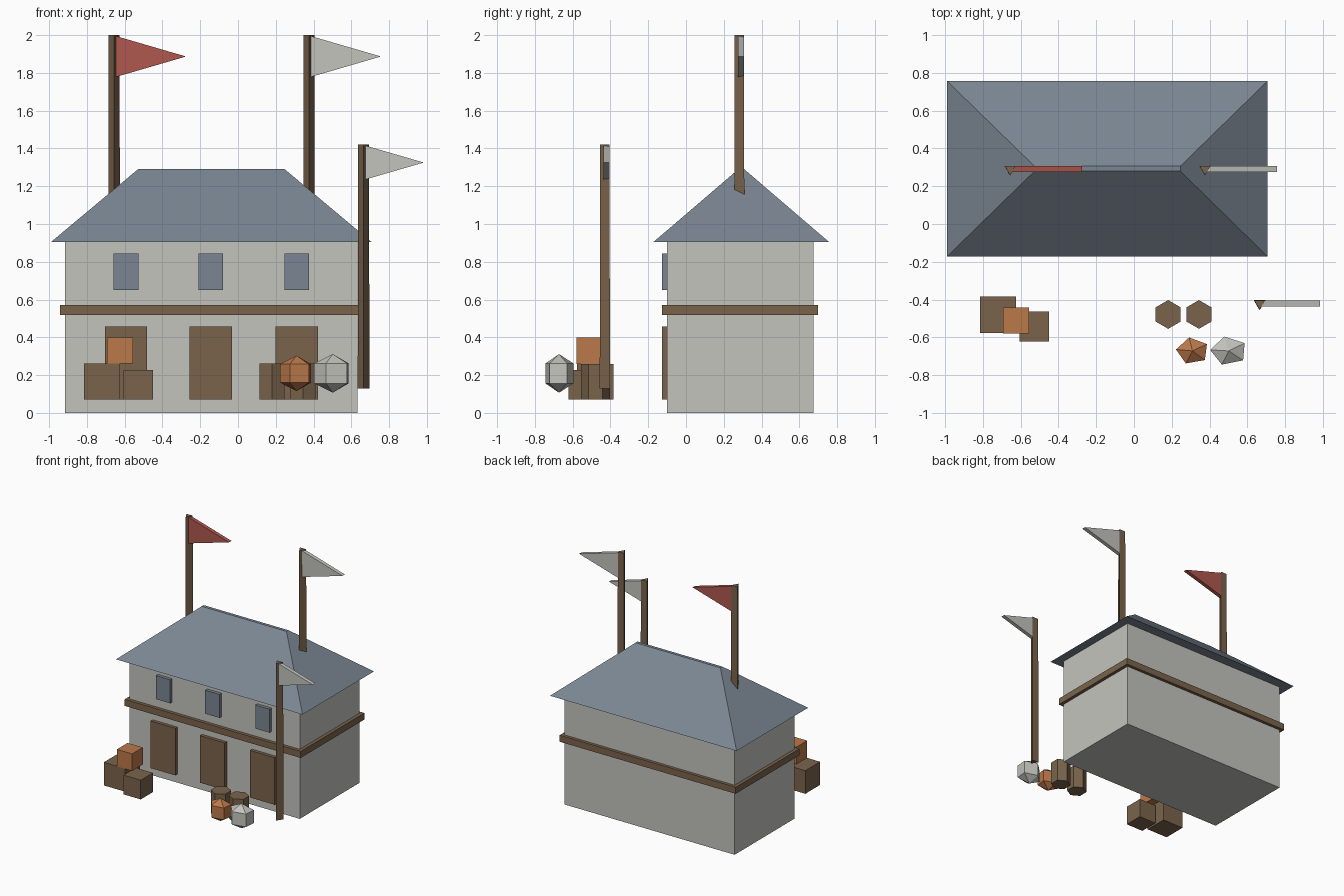
import bpy, math

if "Cube" in bpy.data.objects:
    bpy.data.objects.remove(bpy.data.objects["Cube"])


def material(name, rgb):
    m = bpy.data.materials.new(name)
    m.diffuse_color = (*rgb, 1.0)
    m.use_nodes = True
    m.node_tree.nodes["Principled BSDF"].inputs["Base Color"].default_value = m.diffuse_color
    return m


PLASTER = material("pale plaster", (0.55, 0.55, 0.515))
WOOD = material("brown wood", (0.195, 0.127, 0.072))
SLATE = material("blue grey slate", (0.198, 0.238, 0.287))
ORANGE = material("orange", (0.497, 0.188, 0.069))
RED = material("red cloth", (0.429, 0.098, 0.076))


def loft(name, rings, mat):
    """Join equal-length point rings (counter-clockwise, bottom up) into a closed solid.
    A one-point ring makes a pointed end."""
    verts, starts = [], []
    for ring in rings:
        starts.append(len(verts))
        verts += ring
    faces = []
    for i in range(len(rings) - 1):
        a, b, na, nb = starts[i], starts[i + 1], len(rings[i]), len(rings[i + 1])
        n = max(na, nb)
        for k in range(n):
            j = (k + 1) % n
            if na == 1:
                faces.append((a, b + j, b + k))
            elif nb == 1:
                faces.append((a + k, a + j, b))
            else:
                faces.append((a + k, a + j, b + j, b + k))
    if len(rings[0]) > 1:
        faces.append(tuple(reversed(range(len(rings[0])))))
    if len(rings[-1]) > 1:
        faces.append(tuple(range(starts[-1], len(verts))))
    mesh = bpy.data.meshes.new(name)
    mesh.from_pydata(verts, [], faces)
    mesh.materials.append(mat)
    obj = bpy.data.objects.new(name, mesh)
    bpy.context.collection.objects.link(obj)
    return obj


def rect(x0, x1, y0, y1, z):
    return [(x0, y0, z), (x1, y0, z), (x1, y1, z), (x0, y1, z)]


def polygon(n, cx, cy, z, rx, ry, turn):
    angles = [math.radians(turn) + 2 * math.pi * k / n for k in range(n)]
    return [(cx + rx * math.cos(a), cy + ry * math.sin(a), z) for a in angles]


def box(name, x0, x1, y0, y1, z0, z1, mat):
    return loft(name, [rect(x0, x1, y0, y1, z0), rect(x0, x1, y0, y1, z1)], mat)


# House body, timber band and hipped roof with a narrow flat ridge
box("house_walls", -0.915, 0.632, -0.10, 0.675, 0, 0.91, PLASTER)
box("timber_band", -0.942, 0.659, -0.127, 0.70, 0.518, 0.572, WOOD)
loft("hipped_roof", [rect(-0.99, 0.707, -0.172, 0.757, 0.905),
                     rect(-0.527, 0.245, 0.28, 0.306, 1.292)], SLATE)

# Doors and windows along the front
for i, x in enumerate((-0.593, -0.144, 0.311)):
    box(f"door_{i + 1}", x - 0.112, x + 0.112, -0.127, -0.08, 0.07, 0.457, WOOD)
    box(f"window_{i + 1}", x - 0.065, x + 0.065, -0.127, -0.08, 0.65, 0.843, SLATE)


# Three-sided flagpoles with pennants
def flagpole(name, x, y, top, length, height, cloth):
    loft(name + "_pole", [polygon(3, x, y, top - 1.29, 0.036, 0.036, -90),
                          polygon(3, x, y, top, 0.033, 0.033, -90)], WOOD)
    y0, y1 = y - 0.015, y + 0.0165
    z0, z1 = top - height - 0.002, top - 0.002
    base = [(x, y0, z0), (x, y0, z1), (x, y1, z1), (x, y1, z0)]
    tip = [(x + length, yy, (z0 + z1) / 2) for yy in (y0, y0, y1, y1)]
    # only the pole side is a full rectangle; the tip is a short vertical edge
    mesh = bpy.data.meshes.new(name + "_pennant")
    mesh.from_pydata(base + [tip[0], tip[2]], [],
                     [(0, 4, 1), (3, 2, 5), (1, 4, 5, 2), (0, 3, 5, 4), (0, 1, 2, 3)])
    mesh.materials.append(cloth)
    bpy.context.collection.objects.link(bpy.data.objects.new(name + "_pennant", mesh))


flagpole("left_roof", -0.656, 0.291, 2.0, 0.381, 0.222, RED)
flagpole("right_roof", 0.376, 0.291, 2.0, 0.381, 0.222, PLASTER)
flagpole("yard", 0.665, -0.421, 1.42, 0.319, 0.185, PLASTER)

# Stacked crates
box("large_crate", -0.816, -0.624, -0.577, -0.385, 0.07, 0.26, WOOD)
box("small_crate", -0.607, -0.449, -0.622, -0.464, 0.07, 0.228, WOOD)
box("orange_crate", -0.695, -0.556, -0.581, -0.442, 0.26, 0.40, ORANGE)

# Six-sided barrels
for i, x in enumerate((0.181, 0.344)):
    loft(f"barrel_{i + 1}", [polygon(6, x, -0.479, z, 0.076, 0.076, 30)
                             for z in (0.07, 0.26)], WOOD)


# Five-sided sacks with pointed ends
def sack(name, x, y, z, rx, ry, rz, turn, mat):
    loft(name, [[(x, y, z - rz)],
                polygon(5, x, y, z - rz * 0.52, rx, ry, turn),
                polygon(5, x, y, z + rz * 0.52, rx, ry, turn),
                [(x, y, z + rz)]], mat)


sack("orange_sack", 0.31, -0.672, 0.209, 0.088, 0.0725, 0.094, 174, ORANGE)
sack("pale_sack", 0.502, -0.672, 0.209, 0.099, 0.078, 0.102, 176, PLASTER)
